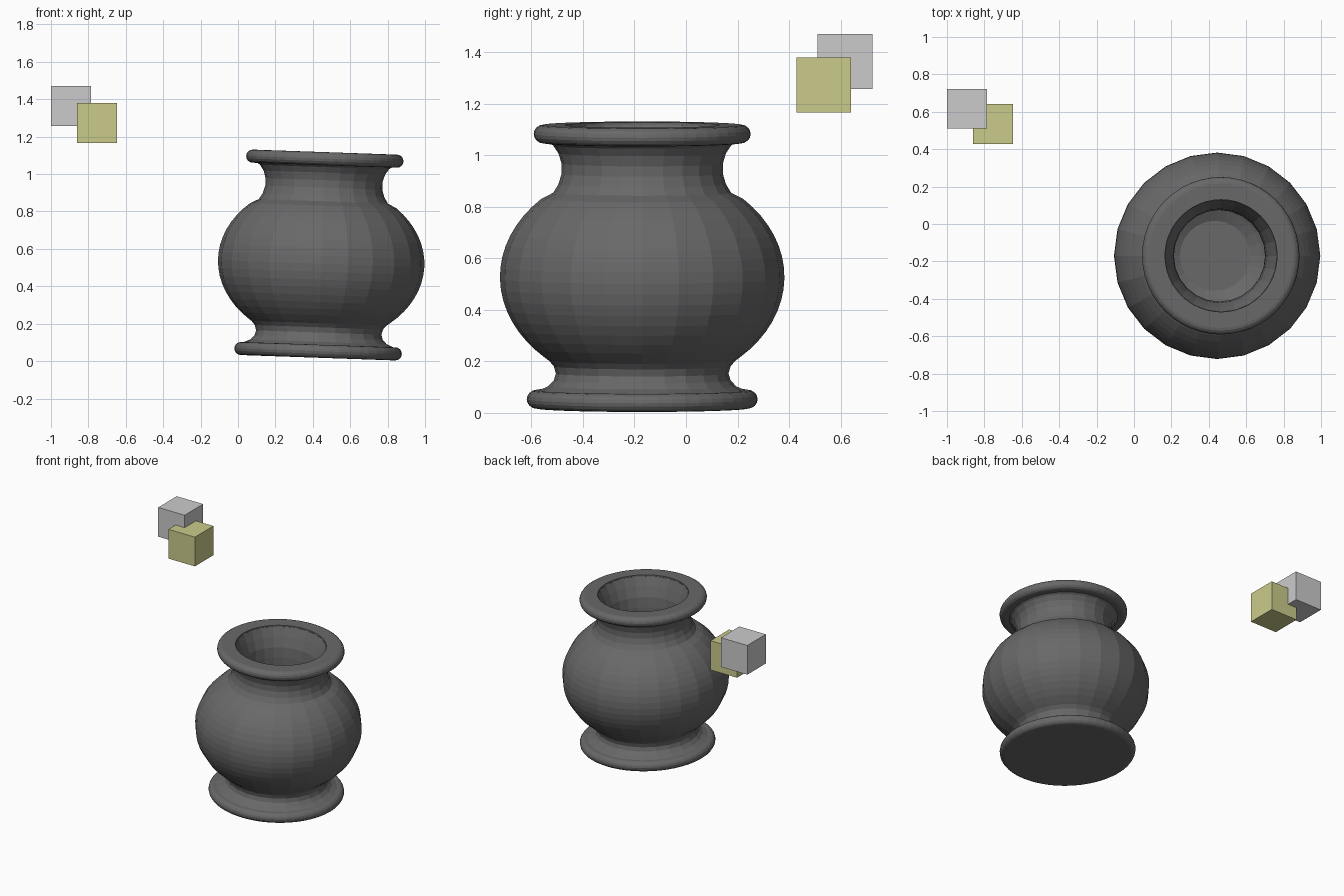
import bpy, bmesh, math
from mathutils import Matrix, Vector

if "Cube" in bpy.data.objects:
    bpy.data.objects.remove(bpy.data.objects["Cube"], do_unlink=True)


def material(name, rgb):
    m = bpy.data.materials.new(name)
    m.use_nodes = True
    m.diffuse_color = (*rgb, 1)
    m.node_tree.nodes["Principled BSDF"].inputs["Base Color"].default_value = (*rgb, 1)
    return m


dark = material("dark grey", (0.14, 0.14, 0.14))
pale = material("pale grey", (0.6, 0.6, 0.6))
straw = material("straw yellow", (0.6, 0.6, 0.26))

# The pot leans slightly towards its left
LEAN = Matrix.Translation((0.427, -0.17, 0.018)) @ Matrix.Rotation(math.radians(2), 4, 'Y')


def finish(name, bm, mat):
    bmesh.ops.recalc_face_normals(bm, faces=bm.faces)
    me = bpy.data.meshes.new(name)
    bm.to_mesh(me)
    bm.free()
    me.materials.append(mat)
    ob = bpy.data.objects.new(name, me)
    bpy.context.collection.objects.link(ob)
    return ob


def lathe(name, profile, sides):
    """Turn (radius, height) points about the leaning axis."""
    bm = bmesh.new()
    rings = []
    for r, z in profile:
        if r == 0:
            rings.append([bm.verts.new((0, 0, z))] * sides)
            continue
        rings.append([bm.verts.new((r * math.cos(a), r * math.sin(a), z))
                      for a in (math.tau * i / sides for i in range(sides))])
    for a, b in zip(rings, rings[1:]):
        for i in range(sides):
            j = (i + 1) % sides
            bm.faces.new(dict.fromkeys((a[i], a[j], b[j], b[i])))
    bm.transform(LEAN)
    return finish(name, bm, dark)


def oval(radius, half_height, centre, z0, z1, n):
    """Points on an elliptical wall between two heights."""
    a0, a1 = (math.asin((z - centre) / half_height) for z in (z0, z1))
    angles = [a0 + (a1 - a0) * i / n for i in range(n + 1)]
    return [(radius * math.cos(a), centre + half_height * math.sin(a)) for a in angles]


def edge_roll(r, z, thick, n=8):
    """Half-round outer edge of a disc, from bottom to top."""
    h = thick / 2
    return [(r - h + h * math.cos(a), z + h + h * math.sin(a))
            for a in (math.pi * (i / n - 0.5) for i in range(n + 1))]


# Pot body: lower neck, belly, upper neck, then the hollow inside
low_neck = [(0, 0.03), (0.38, 0.03), (0.40, 0.07), (0.365, 0.085), (0.343, 0.108),
            (0.335, 0.135), (0.343, 0.163), (0.362, 0.185)]
high_neck = [(0.345, 0.837), (0.325, 0.87), (0.313, 0.91), (0.313, 0.95),
             (0.325, 0.99), (0.345, 1.02), (0.38, 1.045)]
throat = [(0.38, 1.09), (0.30, 1.09), (0.275, 1.03), (0.252, 0.96), (0.245, 0.89)]
hollow = oval(0.45, 0.385, 0.51, 0.833, 0.16, 14)
body = low_neck + oval(0.552, 0.43, 0.51, 0.197, 0.813, 16) + high_neck + throat + hollow
lathe("pot_body", body + [(0, 0.16)], 24)

# Round-edged foot and rim
lathe("pot_foot", [(0, 0)] + edge_roll(0.448, 0, 0.07) + [(0.36, 0.07)], 48)
rim = edge_roll(0.421, 1.03, 0.07)
lathe("pot_rim", [(0.30, 1.09), (0.34, 1.03)] + rim + [(0.30, 1.10), (0.30, 1.09)], 48)

# Two overlapping blocks floating beside the pot
for name, corner, mat in (("grey_block", (-1, 0.51, 1.257), pale),
                          ("yellow_block", (-0.86, 0.428, 1.166), straw)):
    bm = bmesh.new()
    bmesh.ops.create_cube(bm, size=0.213)
    bmesh.ops.translate(bm, verts=bm.verts, vec=Vector(corner) + Vector((0.1065,) * 3))
    finish(name, bm, mat)
